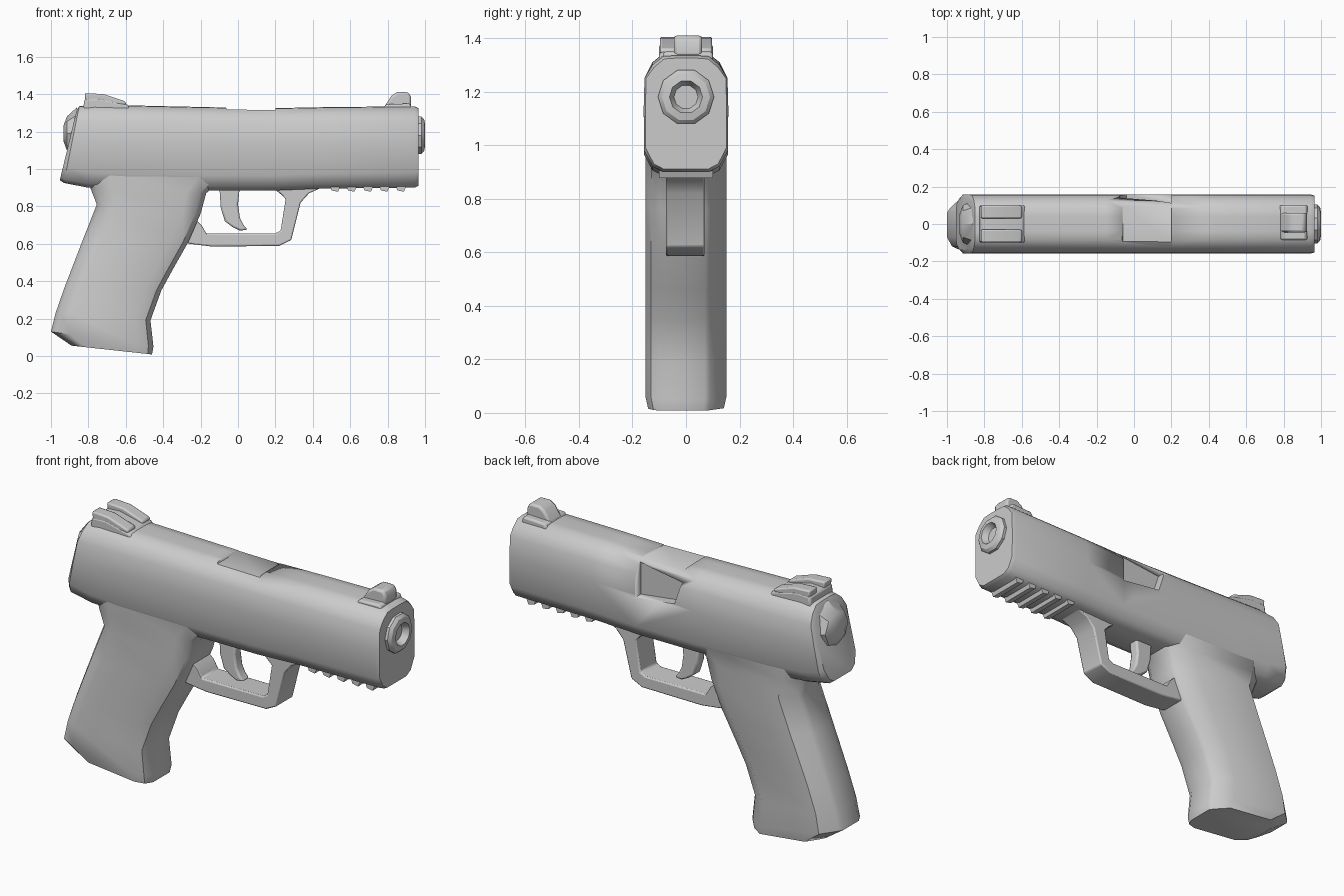
import bpy, bmesh, math

if "Cube" in bpy.data.objects:
    bpy.data.objects.remove(bpy.data.objects["Cube"])

mat = bpy.data.materials.new("plain grey")
mat.diffuse_color = (0.6, 0.6, 0.6, 1)
mat.use_nodes = True
mat.node_tree.nodes["Principled BSDF"].inputs["Base Color"].default_value = mat.diffuse_color


def loft(name, rings, angle=35, bevel=0.0):
    """Skin a list of equal-length closed vertex rings and cap both ends."""
    bm = bmesh.new()
    rows = [[bm.verts.new(p) for p in ring] for ring in rings]
    n = len(rows[0])
    for a, b in zip(rows, rows[1:]):
        for i in range(n):
            j = (i + 1) % n
            bm.faces.new((a[i], a[j], b[j], b[i]))
    bm.faces.new(rows[0])
    bm.faces.new(rows[-1])
    bmesh.ops.recalc_face_normals(bm, faces=bm.faces)
    me = bpy.data.meshes.new(name)
    bm.to_mesh(me)
    bm.free()
    me.materials.append(mat)
    ob = bpy.data.objects.new(name, me)
    bpy.context.collection.objects.link(ob)
    if bevel:
        m = ob.modifiers.new("soft edges", 'BEVEL')
        m.width, m.segments, m.angle_limit = bevel, 2, math.radians(40)
    bpy.ops.object.select_all(action='DESELECT')
    ob.select_set(True)
    bpy.context.view_layer.objects.active = ob
    bpy.ops.object.shade_smooth_by_angle(angle=math.radians(angle))
    return ob


def prism(name, outline, y0, y1, **kw):
    """Extrude an x-z outline across y."""
    return loft(name, [[(x, y, z) for x, z in outline] for y in (y0, y1)], **kw)


def strip(name, pairs, y0, y1, **kw):
    """Sweep a rectangular bar along pairs of outer and inner x-z points."""
    return loft(name, [[(a, y0, b), (a, y1, b), (c, y1, d), (c, y0, d)]
                       for a, b, c, d in pairs], **kw)


# Slide and frame: one shell lofted from rear to muzzle
def slide_ring(x, zb, zt, lean=0.0, s=1.0):
    half = [(.085, zb), (.125, zb + .02), (.157, zb + .08), (.158, 1.14),
            (.155, 1.25), (.125, zt - .035), (.085, zt - .003), (.04, zt)]
    pts = half + [(-y, z) for y, z in reversed(half)]
    return [(x + lean * (z - .93), y * s, z) for y, z in pts]


slide = loft("slide", [
    slide_ring(-.955, .94, 1.31, .24, .88),
    slide_ring(-.93, .925, 1.335, .2),
    slide_ring(-.80, .90, 1.345, .08),
    slide_ring(-.60, .89, 1.34),
    slide_ring(-.15, .885, 1.33),
    slide_ring(.20, .885, 1.325),
    slide_ring(.45, .895, 1.33),
    slide_ring(.945, .90, 1.335),
    slide_ring(.965, .91, 1.325, 0, .96)], angle=40)

# Ejection port: a side recess and a shallow step along the top
for label, outline, y0, y1 in [
        ("port_cutter", [(-.08, 1.27), (-.04, 1.15), (.2, 1.12), (.2, 1.30)], .105, .3),
        ("top_step_cutter", [(-.09, 1.4), (-.06, 1.318), (.2, 1.314), (.2, 1.4)], -.3, .3)]:
    cutter = prism(label, outline, y0, y1)
    cutter.hide_render = True
    cutter.hide_viewport = True
    cut = slide.modifiers.new(label, 'BOOLEAN')
    cut.object, cut.operation, cut.solver = cutter, 'DIFFERENCE', 'EXACT'

# Grip: slanted sections, sharper on the +y side of the straps
rows = [(-.89, .055, -.46, .008), (-1.0, .13, -.452, .05), (-.975, .23, -.468, .19),
        (-.93, .36, -.41, .35), (-.88, .49, -.35, .46), (-.83, .62, -.265, .61),
        (-.755, .81, -.20, .76), (-.79, .90, -.17, .87), (-.82, 1.0, -.08, .95)]
section = [(0, -.085), (.05, -.13), (.17, -.152), (.82, -.152), (.95, -.12), (1, -.07),
           (1, .06), (.97, .085), (.84, .152), (.2, .152), (.03, .09), (0, .07)]
grip = []
for k, (bx, bz, fx, fz) in enumerate(rows):
    s = .93 if k == 0 else 1
    grip.append([(fx + (bx - fx) * t, y * s, fz + (bz - fz) * t) for t, y in section])
loft("grip", grip, angle=40)

# Trigger guard and trigger
strip("trigger_guard", [
    (-.34, .63, -.24, .74), (-.26, .60, -.195, .70), (-.14, .585, -.17, .655),
    (.22, .588, .20, .655), (.285, .62, .228, .67), (.335, .82, .255, .84),
    (.38, .87, .225, .868), (.47, .91, .17, .91)], -.075, .07, bevel=.015)
strip("trigger", [
    (-.10, .91, .01, .91), (-.092, .79, .0, .81), (-.07, .72, .01, .74),
    (-.03, .69, .03, .70), (.01, .67, .052, .675)], -.03, .03, bevel=.01)

# Accessory rail ridges under the front of the frame
for i in range(5):
    x = .49 + i * .088
    prism("rail_ridge", [(x, .915), (x + .01, .885), (x + .045, .878), (x + .06, .915)],
          -.10, .10)

# Muzzle ring with a bore
bore = [(.94, .105), (.98, .105), (.995, .09), (1.0, .062), (.965, .045)]
loft("muzzle", [[(x, r * math.cos(a * math.pi / 5), 1.18 + r * math.sin(a * math.pi / 5))
                 for a in range(10)] for x, r in bore])

# Rounded bump on the rear plate
bump = [(-.86, .125, .14), (-.915, .10, .09), (-.932, .055, .045)]
loft("rear_bump", [[(x, ry * math.cos(a * math.pi / 4), 1.19 + rz * math.sin(a * math.pi / 4))
                    for a in range(8)] for x, ry, rz in bump])

# Rear sight: ramp base with two posts either side of a notch
prism("rear_sight_base", [(-.83, 1.31), (-.82, 1.375), (-.74, 1.38), (-.59, 1.345),
                          (-.57, 1.31)], -.10, .10, bevel=.012)
for side in (-1, 1):
    y = sorted((side * .03, side * .098))
    prism("rear_sight_post", [(-.815, 1.36), (-.82, 1.405), (-.72, 1.40), (-.60, 1.36),
                              (-.60, 1.34)], *y, bevel=.008)

# Front sight: low base and blade
prism("front_sight_base", [(.77, 1.31), (.79, 1.345), (.92, 1.35), (.935, 1.31)],
      -.085, .10, bevel=.01)
prism("front_sight_blade", [(.78, 1.33), (.82, 1.39), (.85, 1.41), (.91, 1.41),
                            (.925, 1.385), (.925, 1.33)], -.045, .06, bevel=.012)
